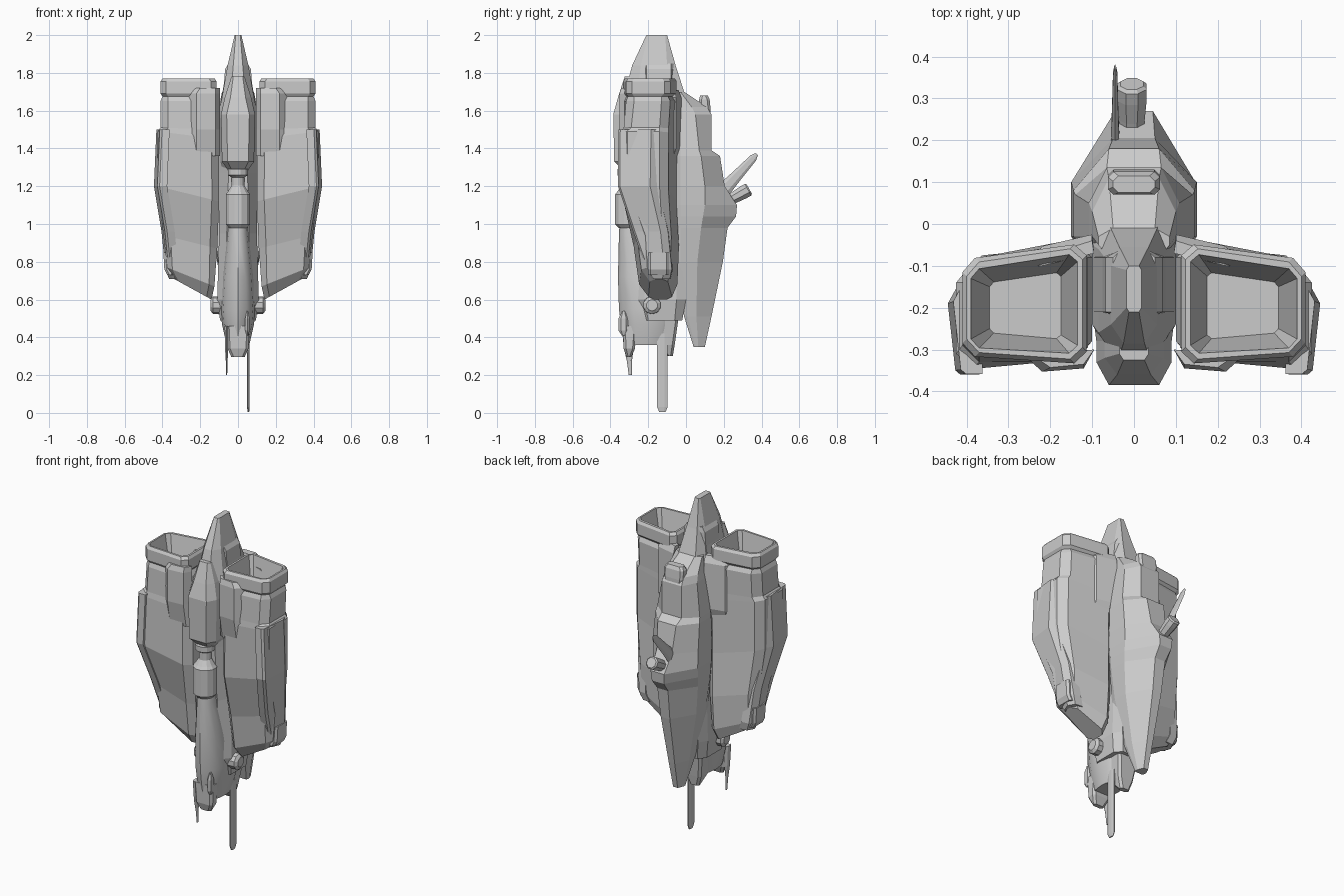
import bpy, bmesh, math
from mathutils import Vector


def finish(name, bm, mirror=False, smooth=False):
    bmesh.ops.recalc_face_normals(bm, faces=bm.faces)
    me = bpy.data.meshes.new(name)
    bm.to_mesh(me)
    bm.free()
    ob = bpy.data.objects.new(name, me)
    bpy.context.collection.objects.link(ob)
    if mirror:
        ob.modifiers.new("mirror", 'MIRROR')
    if smooth:
        bpy.context.view_layer.objects.active = ob
        ob.select_set(True)
        bpy.ops.object.shade_smooth_by_angle(angle=math.radians(35))
        ob.select_set(False)
    return ob


def loft(name, rings, mirror=False, smooth=False):
    """Skin a stack of equal-length rings and cap both ends."""
    bm = bmesh.new()
    vs = [[bm.verts.new(p) for p in r] for r in rings]
    n = len(vs[0])
    for a, b in zip(vs, vs[1:]):
        for i in range(n):
            j = (i + 1) % n
            bm.faces.new((a[i], a[j], b[j], b[i]))
    bm.faces.new(vs[0][::-1])
    bm.faces.new(vs[-1])
    return finish(name, bm, mirror, smooth)


def tube(name, p, q, radii, n=10, mirror=False, squash=1.0):
    """Round or flattened bar from p to q; radii are (fraction, radius)."""
    p, q = Vector(p), Vector(q)
    d = q - p
    u = Vector((1, 0, 0)) if abs(d.x) < 1e-6 else Vector((0, 1, 0))
    v = d.normalized().cross(u)
    rings = []
    for t, r in radii:
        rings.append([p + d * t + u * (r * squash * math.cos(math.tau * (i + .5) / n))
                      + v * (r * math.sin(math.tau * (i + .5) / n)) for i in range(n)])
    return loft(name, rings, mirror)


def chamfer(corners, c):
    """Cut every corner of a polygon by distance c."""
    out = []
    for i, p in enumerate(corners):
        p = Vector(p)
        for k in (i - 1, (i + 1) % len(corners)):
            e = Vector(corners[k]) - p
            out.append(p + e.normalized() * min(c, e.length * .4))
    return out


def box_ring(z, w, a, b, c=.013):
    return chamfer([(-w, a, z), (w, a, z), (w, b, z), (-w, b, z)], c)


def oval(z, w, y0, y1, n=12):
    return [(w * math.cos(math.tau * i / n),
             (y0 + y1) / 2 + (y1 - y0) / 2 * math.sin(math.tau * i / n), z) for i in range(n)]


def hull_ring(z, w, wf, wb, y0, y1, y2, y3):
    """Symmetric eight-sided section: front, front shoulder, rear shoulder, rear."""
    half = [(wf, y0, z), (w, y1, z), (w, y2, z), (wb, y3, z)]
    return half + [(-x, y, zz) for x, y, zz in reversed(half)]


# Engine pods: outside skin, collar, rim and hollow intake in one loft
pod = [  # z inner, z outer, x in, x out, y front in, front out, back out, back in, chamfer
    (.60, .71, .14, .34, -.20, -.19, -.10, -.07, .03),
    (.67, .77, .125, .375, -.25, -.235, -.09, -.04, .03),
    (.87, .94, .11, .395, -.28, -.255, -.085, -.03, .04),
    (1.12, 1.20, .10, .425, -.32, -.35, -.10, -.045, .04),
    (1.45, 1.49, .10, .425, -.32, -.35, -.10, -.04, .04),
    (1.50, 1.51, .11, .41, -.33, -.33, -.10, -.04, .04),
    (1.65, 1.65, .11, .41, -.335, -.315, -.09, -.04, .04),
    (1.675, 1.675, .125, .40, -.325, -.305, -.10, -.055, .03),
    (1.69, 1.69, .113, .41, -.335, -.315, -.085, -.045, .03),
    (1.755, 1.755, .113, .41, -.335, -.315, -.085, -.045, .03),
    (1.77, 1.77, .123, .40, -.325, -.305, -.095, -.055, .03),
    (1.77, 1.77, .135, .39, -.31, -.295, -.11, -.07, .02),
    (1.58, 1.58, .175, .345, -.275, -.26, -.14, -.115, .01)]
loft("engine_pod", [chamfer([(a, yfi, zi), (b, yfo, zo), (b, ybo, zo), (a, ybi, zi)], c)
                    for zi, zo, a, b, yfi, yfo, ybo, ybi, c in pod], mirror=True)

# Outer armour bands that kink rearward toward the foot of each pod
band = [(1.50, -.358, -.16, .432), (1.20, -.36, -.165, .445), (.96, -.28, -.11, .405),
        (.76, -.21, -.09, .385), (.71, -.18, -.10, .365)]
loft("pod_side_armour", [[(x - .07, f, z), (x - .03, f, z), (x - .018, f + .01, z),
                          (x, b - .025, z), (x - .022, b + .015, z), (x - .07, b + .02, z)]
                         for z, f, b, x in band], mirror=True)
loft("pod_foot_block", [chamfer([(.34, -.20, z), (.34 + o, -.20, z), (.34 + o, -.09, z),
                                 (.34, -.09, z)], .012)
                        for z, o in ((.73, .035), (.76, .05), (.85, .055))], mirror=True)

# Raised panels on the front and back of the pods
loft("pod_front_panel", [[(.095, -.30, z), (.12, y, z), (x - .04, y - .008, z), (x, -.315, z)]
                         for z, y, x in ((1.36, -.318, .26), (1.50, -.345, .26),
                                         (1.69, -.345, .26), (1.72, -.335, .24))], mirror=True)
loft("pod_rear_panel", [[(.095, -.07, z), (.10, y, z), (x - .03, y - .028, z), (x, -.10, z)]
                        for z, y, x in ((1.33, -.05, .25), (1.40, -.025, .25),
                                        (1.67, -.025, .25), (1.71, -.04, .22))], mirror=True)

# Central spine rising into the top fin
loft("central_spine", [hull_ring(*s) for s in (
    (.49, .095, .05, .06, -.24, -.20, -.06, -.02),
    (.60, .11, .06, .08, -.28, -.22, -.05, .0),
    (.95, .10, .06, .09, -.28, -.20, -.05, .02),
    (1.27, .10, .05, .09, -.29, -.22, -.05, .02),
    (1.60, .10, .06, .09, -.31, -.24, -.05, .02),
    (1.67, .085, .04, .06, -.33, -.26, -.06, .0),
    (1.84, .055, .025, .035, -.285, -.24, -.10, -.055),
    (2.0, .018, .012, .012, -.21, -.20, -.11, -.10))])
loft("fin_cheek", [[(.03, -.23, z), (x, -.21, z), (x, -.08, z), (.03, -.06, z)]
                   for z, x in ((1.60, .10), (1.74, .075), (1.82, .068), (1.85, .05))],
     mirror=True)

# Faceted block on the front of the spine
loft("front_block", [hull_ring(*s) for s in (
    (1.28, .05, .03, .09, -.33, -.31, -.28, -.20),
    (1.33, .085, .055, .10, -.38, -.33, -.28, -.20),
    (1.58, .09, .06, .10, -.385, -.33, -.28, -.20),
    (1.67, .07, .04, .085, -.36, -.32, -.28, -.20),
    (1.78, .035, .025, .04, -.325, -.31, -.26, -.22))])

# Rear keel hull, bulging at the back and tapering to a blade
loft("rear_hull", [hull_ring(*s) for s in (
    (.35, .03, .025, .015, .04, .05, .065, .10),
    (.51, .06, .055, .02, -.01, .01, .055, .135),
    (.80, .11, .105, .03, -.06, -.03, .06, .195),
    (.98, .135, .12, .035, -.06, -.03, .08, .22),
    (1.04, .142, .125, .04, -.06, -.03, .09, .265),
    (1.10, .147, .13, .045, -.06, -.03, .10, .27),
    (1.20, .15, .13, .05, -.06, -.03, .10, .205),
    (1.36, .145, .125, .06, -.06, -.03, .08, .18),
    (1.39, .14, .12, .065, -.06, -.03, .07, .135),
    (1.58, .108, .095, .065, -.06, -.03, .05, .135),
    (1.62, .10, .09, .06, -.06, -.03, .03, .11),
    (1.70, .085, .06, .05, -.08, -.05, -.03, -.01))])
loft("rear_top_intake", [box_ring(*s) for s in (
    (1.56, .05, .07, .13), (1.61, .062, .07, .13), (1.66, .062, .07, .125), (1.68, .05, .075, .115))])

# Nose pod hanging below the barrel
loft("nose", [oval(*s) for s in (
    (1.02, .05, -.35, -.24), (.95, .055, -.355, -.22), (.72, .08, -.36, -.14),
    (.55, .092, -.355, -.05), (.47, .085, -.345, -.05), (.36, .06, -.325, -.08))], smooth=True)
loft("nose_lip", [box_ring(*s) for s in (
    (.295, .035, -.315, -.29), (.34, .055, -.33, -.27), (.46, .06, -.335, -.26))])
loft("nose_heel", [box_ring(*s) for s in (
    (.30, .03, -.10, -.07), (.36, .05, -.15, -.06), (.50, .07, -.18, -.04))])

# Front barrel with its neck and collar
tube("front_barrel", (0, -.31, .98), (0, -.31, 1.29),
     [(0, .05), (.06, .067), (.57, .067), (.62, .055), (.72, .035), (.86, .035), (.9, .055), (1, .055)], 12)

# Side discs, gun blade and small aerials around the nose
tube("side_disc", (.06, -.18, .57), (.145, -.18, .57), [(0, .05), (.7, .047), (.85, .047), (1, .03)], 10, True)
tube("gun_blade", (.055, -.125, .005), (.055, -.125, .42),
     [(0, .018), (.06, .03), (.9, .03), (1, .03)], 8, squash=.25)
tube("nose_aerial", (-.06, -.295, .20), (-.06, -.31, .46),
     [(0, .008), (.3, .014), (.55, .026), (1, .03)], 6, squash=.4)
tube("nose_sensor", (.05, -.33, .41), (.05, -.33, .54), [(0, .01), (.2, .027), (.7, .027), (1, .008)], 6, squash=.5)

# Rear tail gun and flat aerial
tube("tail_gun", (-.005, .20, 1.11), (-.005, .335, 1.185),
     [(0, .03), (.4, .033), (.75, .038), (.95, .038), (1, .03)], 8)
tube("tail_aerial", (-.045, .19, 1.17), (-.045, .375, 1.37),
     [(0, .04), (.4, .03), (.9, .02), (1, .008)], 6, squash=.3)
